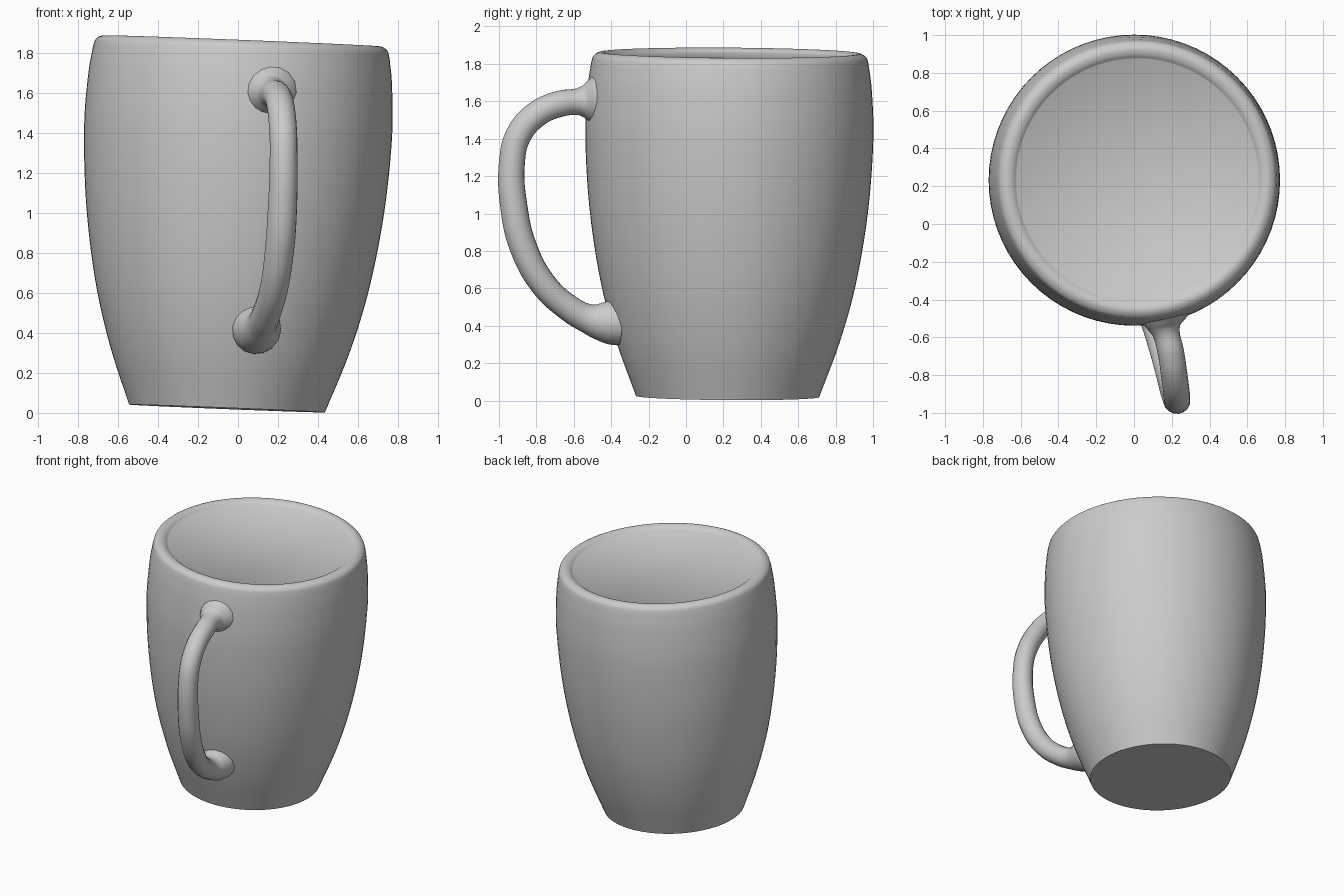
import bpy, bmesh, math
from mathutils import Vector, Matrix

if "Cube" in bpy.data.objects:
    bpy.data.objects.remove(bpy.data.objects["Cube"])


def catmull(pts, steps):
    # Smooth curve through the given (radius, height) points
    p = [Vector(q) for q in pts]
    p = [2 * p[0] - p[1]] + p + [2 * p[-1] - p[-2]]
    out = []
    for a, b, c, d in zip(p, p[1:], p[2:], p[3:]):
        for i in range(steps):
            t = i / steps
            out.append(0.5 * (2 * b + (c - a) * t + (2 * a - 5 * b + 4 * c - d) * t * t
                              + (3 * b - a - 3 * c + d) * t ** 3))
    return out + [p[-2]]


def lathe(name, profile, segments):
    # Spin a profile around z and cap both ends
    bm = bmesh.new()
    rings = []
    for r, z in profile:
        rings.append([bm.verts.new((r * math.cos(math.tau * i / segments),
                                    r * math.sin(math.tau * i / segments), z))
                      for i in range(segments)])
    for lo, hi in zip(rings, rings[1:]):
        for i in range(segments):
            j = (i + 1) % segments
            bm.faces.new((lo[i], lo[j], hi[j], hi[i]))
    bm.faces.new(rings[0][::-1])
    bm.faces.new(rings[-1])
    me = bpy.data.meshes.new(name)
    bm.to_mesh(me)
    bm.free()
    ob = bpy.data.objects.new(name, me)
    bpy.context.collection.objects.link(ob)
    return ob


def shade(ob):
    bpy.ops.object.select_all(action='DESELECT')
    ob.select_set(True)
    bpy.context.view_layer.objects.active = ob
    bpy.ops.object.shade_smooth_by_angle(angle=math.radians(40))


# Mug body: bulging wall, rounded rim, shallow filled top
wall = catmull([(0.49, 0), (0.60, 0.3), (0.685, 0.62), (0.745, 1.0), (0.77, 1.38),
                (0.76, 1.64), (0.742, 1.78)], 5)
rim = catmull([(0.742, 1.78), (0.73, 1.818), (0.698, 1.838), (0.665, 1.833),
               (0.64, 1.815)], 4)
body = lathe("mug_body", wall + rim[1:], 72)
body.matrix_world = (Matrix.Translation((-0.055, 0.222, 0.022))
                     @ Matrix.Rotation(0.04, 4, 'Y') @ Matrix.Rotation(-0.007, 4, 'X'))
shade(body)

# Handle: swept tube, flared where it joins the wall (x, y, z, radius factor)
path = [(0.155, -0.46, 1.605, 2.1), (0.16, -0.53, 1.60, 1.45), (0.17, -0.575, 1.598, 1.04),
        (0.195, -0.68, 1.585, 1), (0.213, -0.80, 1.53, 1), (0.225, -0.895, 1.42, 1),
        (0.228, -0.93, 1.28, 1), (0.222, -0.918, 1.02, 1.05), (0.208, -0.87, 0.82, 1.05),
        (0.18, -0.765, 0.625, 1.02), (0.142, -0.63, 0.497, 1.02), (0.115, -0.52, 0.437, 1.15),
        (0.10, -0.43, 0.42, 1.6), (0.09, -0.36, 0.42, 1.8)]
cu = bpy.data.curves.new("handle", 'CURVE')
cu.dimensions = '3D'
cu.bevel_depth = 0.07
cu.bevel_resolution = 6
cu.resolution_u = 6
sp = cu.splines.new('BEZIER')
sp.radius_interpolation = 'CARDINAL'
sp.bezier_points.add(len(path) - 1)
for bp, (x, y, z, r) in zip(sp.bezier_points, path):
    bp.co = (x, y, z)
    bp.radius = r
    bp.handle_left_type = bp.handle_right_type = 'AUTO'
handle = bpy.data.objects.new("handle", cu)
bpy.context.collection.objects.link(handle)
bpy.ops.object.select_all(action='DESELECT')
handle.select_set(True)
bpy.context.view_layer.objects.active = handle
bpy.ops.object.convert(target='MESH')
shade(bpy.context.view_layer.objects.active)
